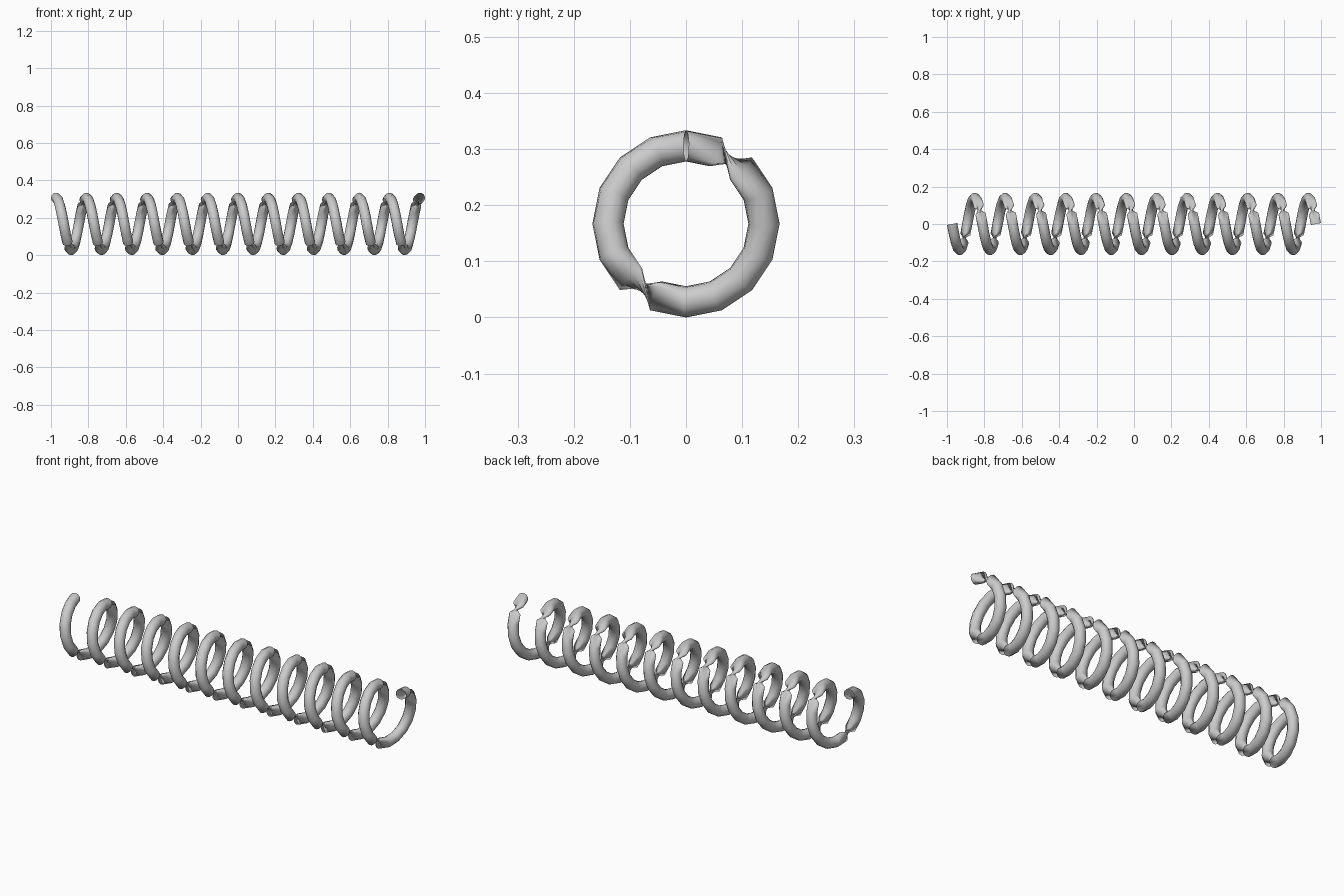
import bpy, bmesh
from math import sin, cos, pi, radians
from mathutils import Vector

cube = bpy.data.objects.get("Cube")
if cube:
    bpy.data.objects.remove(cube, do_unlink=True)

TURNS, STEPS, SIDES = 12, 16, 12
COIL_R, WIRE_R, LENGTH = 0.139, 0.0278, 1.945
CENTRE_Z = COIL_R + WIRE_R
PINCH_STEPS = (7, 15)        # steps of each turn where the wire twists over
TWIST = radians(168)

# Steel material
steel = bpy.data.materials.new("light_grey_steel")
steel.use_nodes = True
grey = (0.6, 0.6, 0.6, 1)
steel.diffuse_color = grey
steel.node_tree.nodes["Principled BSDF"].inputs["Base Color"].default_value = grey

# Coil: rings of wire swept along a helix, open at both ends
bm = bmesh.new()
total = TURNS * STEPS
climb = LENGTH / (TURNS * 2 * pi)
twist, previous = 0.0, None
for i in range(total + 1):
    a = 2 * pi * i / STEPS
    if i % STEPS in PINCH_STEPS:
        twist += TWIST
    out = Vector((0, -sin(a), cos(a)))
    centre = out * COIL_R + Vector((LENGTH * (i / total - 0.5), 0, CENTRE_Z))
    tangent = Vector((climb, -COIL_R * cos(a), -COIL_R * sin(a))).normalized()
    side = tangent.cross(out)
    ring = []
    for k in range(SIDES):
        t = 2 * pi * k / SIDES + twist
        ring.append(bm.verts.new(centre + (out * cos(t) + side * sin(t)) * WIRE_R))
    if previous:
        for k in range(SIDES):
            n = (k + 1) % SIDES
            face = bm.faces.new((previous[k], previous[n], ring[n], ring[k]))
            face.smooth = True
    previous = ring

mesh = bpy.data.meshes.new("spring_coil")
bm.to_mesh(mesh)
bm.free()
mesh.materials.append(steel)
coil = bpy.data.objects.new("spring_coil", mesh)
bpy.context.collection.objects.link(coil)
